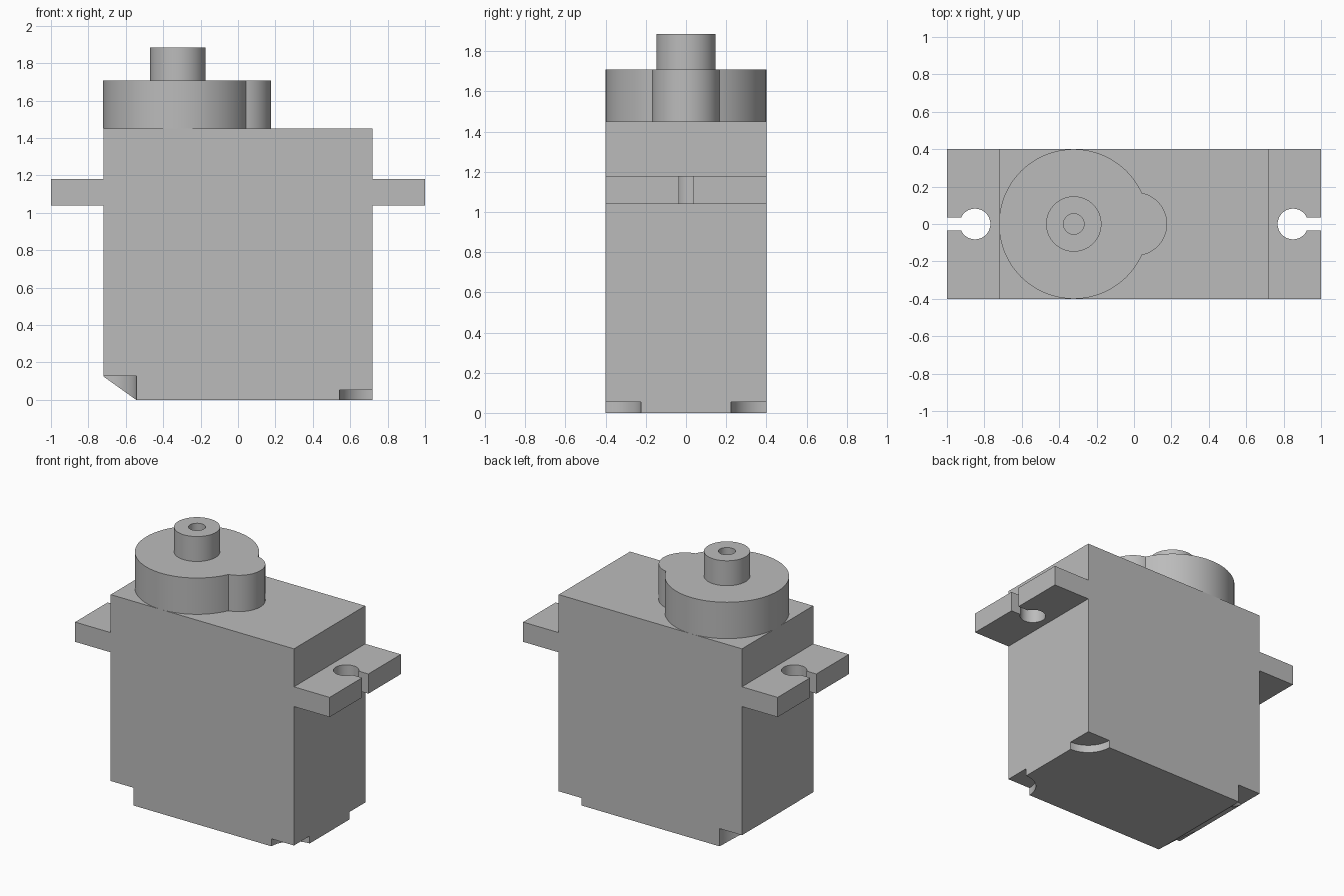
import bpy, bmesh
from math import pi, sin, cos, asin, acos, radians
from mathutils import Vector

cube = bpy.data.objects.get("Cube")
if cube:
    bpy.data.objects.remove(cube, do_unlink=True)

grey = bpy.data.materials.new("plain grey")
grey.use_nodes = True
grey.diffuse_color = (0.5, 0.5, 0.5, 1)
grey.node_tree.nodes["Principled BSDF"].inputs["Base Color"].default_value = (0.5, 0.5, 0.5, 1)


def arc(cx, cy, r, a0, a1, n):
    """Points along an arc, both ends included."""
    angles = [a0 + (a1 - a0) * i / n for i in range(n + 1)]
    return [(cx + r * cos(a), cy + r * sin(a)) for a in angles]


def circle(cx, cy, r, n=64):
    return arc(cx, cy, r, 0, 2 * pi, n)[:-1]


def extrude(name, outline, low, high, along_y=False):
    """Solid made by sweeping a flat outline along z, or along y."""
    bm = bmesh.new()
    place = (lambda u, v: (u, low, v)) if along_y else (lambda u, v: (u, v, low))
    face = bm.faces.new([bm.verts.new(place(u, v)) for u, v in outline])
    swept = bmesh.ops.extrude_face_region(bm, geom=[face])["geom"]
    shift = Vector((0, 1, 0) if along_y else (0, 0, 1)) * (high - low)
    bmesh.ops.translate(bm, vec=shift,
                        verts=[g for g in swept if isinstance(g, bmesh.types.BMVert)])
    bmesh.ops.recalc_face_normals(bm, faces=bm.faces)
    mesh = bpy.data.meshes.new(name)
    bm.to_mesh(mesh)
    bm.free()
    mesh.materials.append(grey)
    obj = bpy.data.objects.new(name, mesh)
    bpy.context.collection.objects.link(obj)
    return obj


def activate(obj):
    bpy.ops.object.select_all(action='DESELECT')
    obj.select_set(True)
    bpy.context.view_layer.objects.active = obj


def cut(obj, cutter):
    """Subtract the cutter and throw it away."""
    cutter.hide_render = True
    mod = obj.modifiers.new("cut", 'BOOLEAN')
    mod.operation = 'DIFFERENCE'
    mod.solver = 'EXACT'
    mod.object = cutter
    activate(obj)
    bpy.ops.object.modifier_apply(modifier=mod.name)
    bpy.data.objects.remove(cutter, do_unlink=True)


HX, HY = 0.72, 0.4
GEAR_X = -0.322

# Case with one bevelled bottom edge and round notches at the bottom corners
case = extrude("case", [(-0.545, 0), (HX, 0), (HX, 1.45), (-HX, 1.45), (-HX, 0.125)],
               -HY, HY, along_y=True)
for sx, top in ((1, 0.053), (-1, 0.126)):
    for sy in (1, -1):
        cut(case, extrude("notch_cutter", circle(sx * HX, sy * HY, 0.177), -0.1, top))

# Mounting tabs with a keyhole slot open to the outside
hole_x, hole_r, slot = 0.85, 0.082, 0.035
a = asin(slot / hole_r)
keyhole = arc(hole_x, 0, hole_r, 2 * pi - a, a, 48)
tab = [(HX, -HY), (1, -HY), (1, -slot)] + keyhole + [(1, slot), (1, HY), (HX, HY)]
tabs = [extrude(side + "_mounting_tab", [(s * x, y) for x, y in tab], 1.04, 1.18)
        for side, s in (("left", 1), ("right", -1))]

# Gear housing: a large disc merged with a small round lobe
lobe_x, lobe_r = 0.007, 0.17
gap = lobe_x - GEAR_X
meet = (gap ** 2 + HY ** 2 - lobe_r ** 2) / (2 * gap)
a, b = acos(meet / HY), acos((meet - gap) / lobe_r)
outline = (arc(GEAR_X, 0, HY, a, 2 * pi - a, 96)
           + arc(lobe_x, 0, lobe_r, -b, b, 40)[1:-1])
housing = extrude("gear_housing", outline, 1.45, 1.708)

# Output shaft with a blind screw hole
shaft = extrude("output_shaft", circle(GEAR_X, 0, 0.148), 1.708, 1.885)
cut(shaft, extrude("screw_hole_cutter", circle(GEAR_X, 0, 0.055, 40), 1.72, 2))

for obj in [case, housing, shaft] + tabs:
    activate(obj)
    bpy.ops.object.shade_smooth_by_angle(angle=radians(30))
